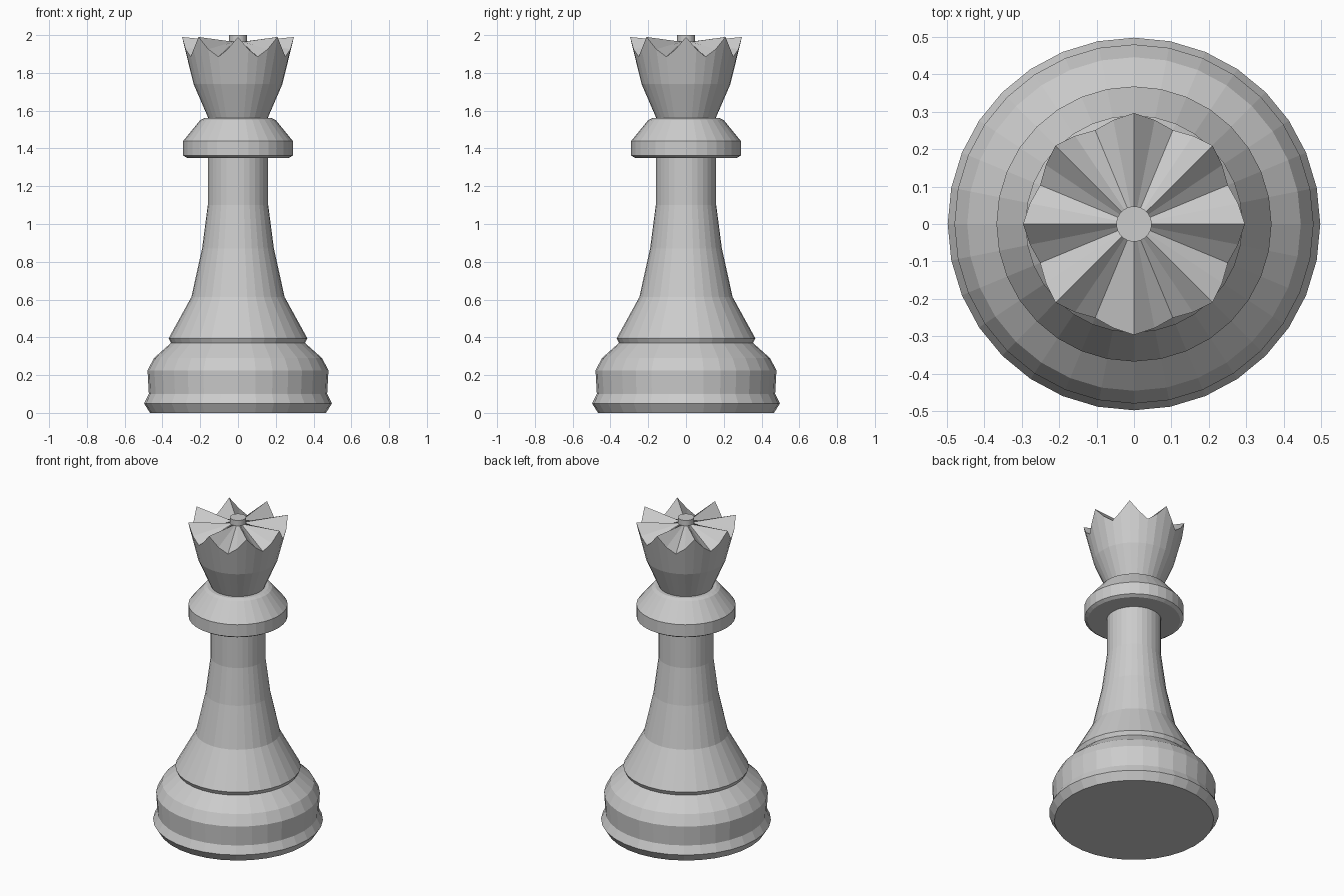
import bpy, bmesh
from math import sin, cos, pi

if "Cube" in bpy.data.objects:
    bpy.data.objects.remove(bpy.data.objects["Cube"])

SIDES = 32


def loft(name, rings, cap_bottom=False, cap_top=False):
    """Skin a stack of rings; each ring is a function step -> (radius, z)."""
    bm = bmesh.new()
    loops = []
    for ring in rings:
        loop = []
        for i in range(SIDES):
            r, z = ring(i)
            a = 2 * pi * i / SIDES
            loop.append(bm.verts.new((r * cos(a), r * sin(a), z)))
        loops.append(loop)
    for lo, hi in zip(loops, loops[1:]):
        for i in range(SIDES):
            j = (i + 1) % SIDES
            bm.faces.new((lo[i], lo[j], hi[j], hi[i]))
    if cap_bottom:
        bm.faces.new(loops[0][::-1])
    if cap_top:
        bm.faces.new(loops[-1])
    bm.normal_update()
    mesh = bpy.data.meshes.new(name)
    bm.to_mesh(mesh)
    bm.free()
    obj = bpy.data.objects.new(name, mesh)
    bpy.context.collection.objects.link(obj)
    return obj


def circles(profile):
    return [lambda i, p=p: p for p in profile]


# Stepped foot
loft("base", circles([(0.466, 0), (0.497, 0.05), (0.472, 0.10), (0.479, 0.225),
                      (0.445, 0.29), (0.355, 0.37)]), cap_bottom=True)

# Flared stem
loft("stem", circles([(0.355, 0.37), (0.367, 0.395), (0.247, 0.613),
                      (0.19, 0.87), (0.16, 1.10), (0.16, 1.35)]))

# Collar under the crown
loft("collar", circles([(0.16, 1.35), (0.27, 1.35), (0.29, 1.362), (0.29, 1.44),
                        (0.20, 1.55), (0.18, 1.56), (0.157, 1.56)]))

# Crown: eight points, every fourth step is a tip
TOOTH = [(0.296, 1.99), (0.283, 1.925), (0.271, 1.885), (0.283, 1.925)]
loft("crown", circles([(0.157, 1.56), (0.235, 1.74)])
     + [lambda i: TOOTH[i % 4]] + circles([(0.047, 1.965)]))

# Small knob in the middle of the crown
loft("knob", circles([(0.047, 1.965), (0.047, 2.0)]), cap_top=True)
